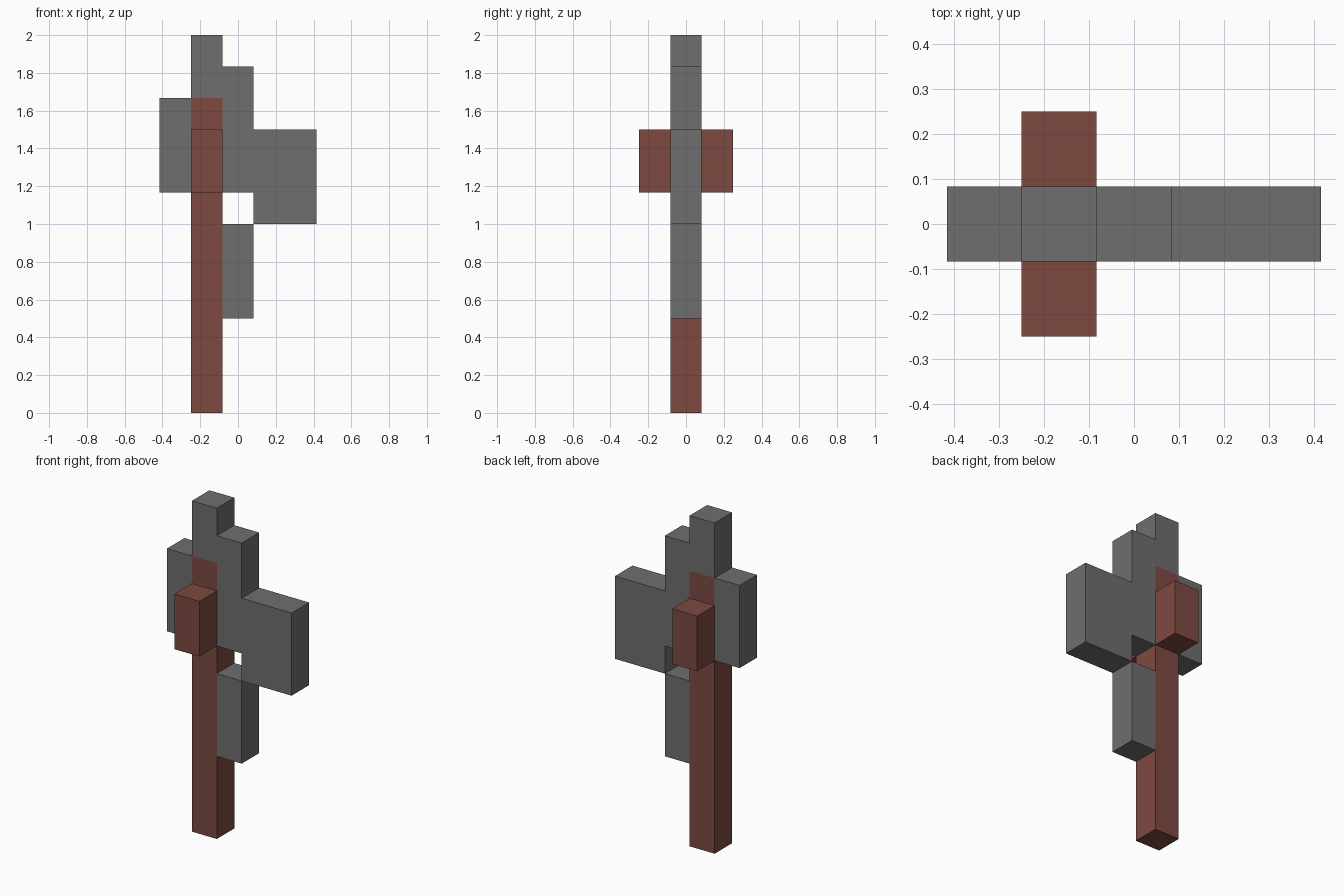
import bpy
import bmesh

cube = bpy.data.objects.get("Cube")
if cube:
    bpy.data.objects.remove(cube, do_unlink=True)

U = 1 / 6  # block size; the model is twelve blocks tall


def material(name, rgb):
    m = bpy.data.materials.new(name)
    m.use_nodes = True
    m.diffuse_color = (*rgb, 1)
    bsdf = m.node_tree.nodes["Principled BSDF"]
    bsdf.inputs["Base Color"].default_value = (*rgb, 1)
    bsdf.inputs["Roughness"].default_value = 0.9
    return m


stone = material("stone grey", (0.162, 0.157, 0.157))
wood = material("reddish brown wood", (0.205, 0.067, 0.052))


def block(name, mat, x, z, y=(-0.5, 0.5)):
    """Box given by its x, z and y ranges in block units."""
    lo, hi = zip(x, y, z)
    bm = bmesh.new()
    bmesh.ops.create_cube(bm, size=1)
    for v in bm.verts:
        v.co = [U * (a + (b - a) * (c + 0.5)) for a, b, c in zip(lo, hi, v.co)]
    mesh = bpy.data.meshes.new(name)
    bm.to_mesh(mesh)
    bm.free()
    mesh.materials.append(mat)
    obj = bpy.data.objects.new(name, mesh)
    bpy.context.collection.objects.link(obj)
    return obj


# Wooden shaft with a peg on the front and back
block("shaft", wood, (-1.5, -0.5), (0, 10))
block("front_peg", wood, (-1.5, -0.5), (7, 9), (-1.5, -0.5))
block("back_peg", wood, (-1.5, -0.5), (7, 9), (0.5, 1.5))

# Stone head around the shaft
block("top_spike", stone, (-1.5, -0.5), (10, 12))
block("rear_head", stone, (-2.5, -1.5), (7, 10))
block("inner_head", stone, (-0.5, 0.5), (7, 11))
block("blade", stone, (0.5, 2.5), (6, 9))
block("lower_guard", stone, (-0.5, 0.5), (3, 6))
